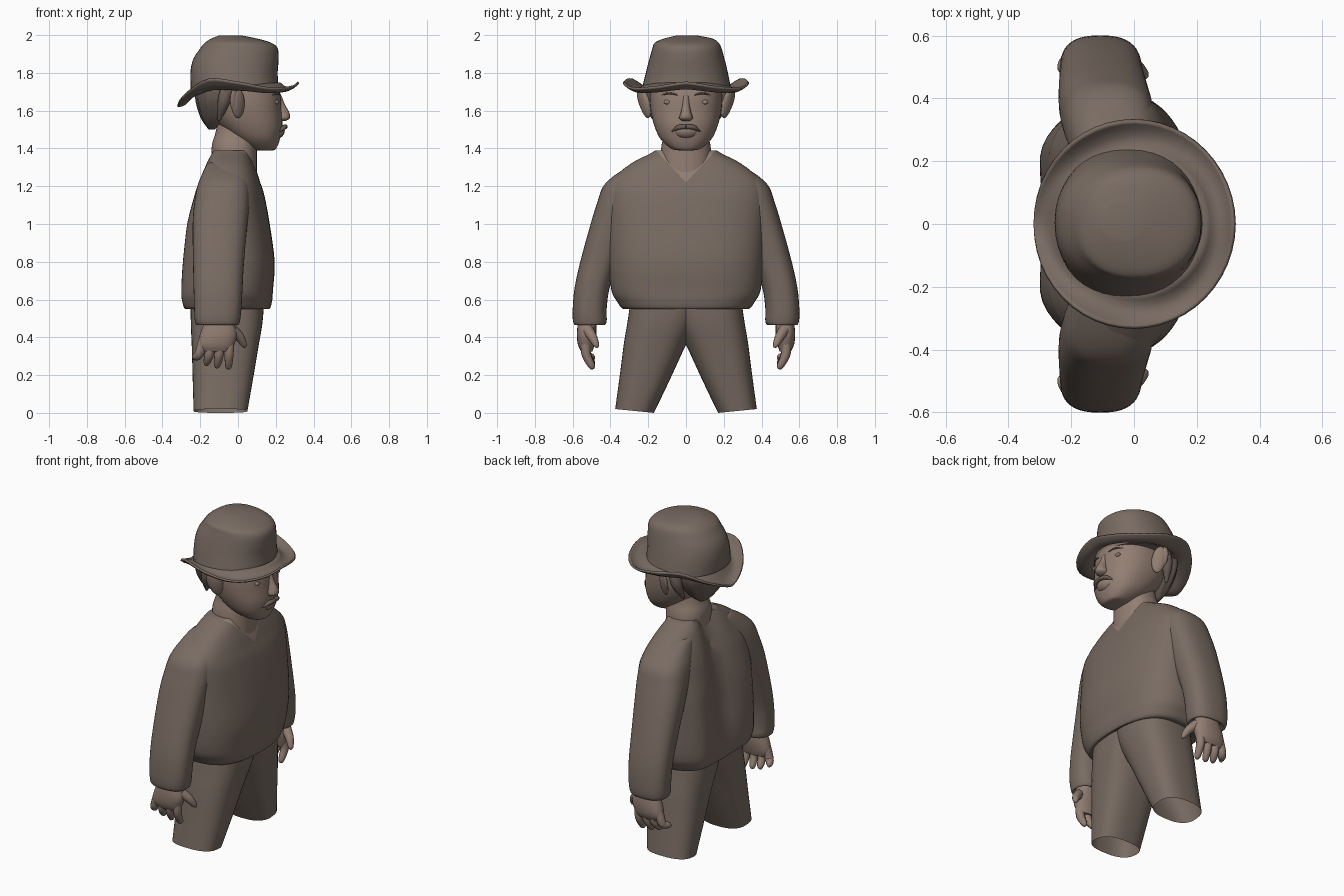
import bpy, bmesh, math
from mathutils import Vector

if "Cube" in bpy.data.objects:
    bpy.data.objects.remove(bpy.data.objects["Cube"])


def material(name, rgb):
    m = bpy.data.materials.new(name)
    m.use_nodes = True
    m.diffuse_color = (*rgb, 1)
    m.node_tree.nodes["Principled BSDF"].inputs["Base Color"].default_value = (*rgb, 1)
    return m


CLOTH = material("brown cloth", (0.19, 0.148, 0.122))
SKIN = material("tan skin", (0.29, 0.21, 0.17))
DARK = material("dark brown hair", (0.15, 0.115, 0.095))


def spline(keys, steps):
    """Catmull-Rom interpolation of a list of tuples."""
    out = []
    last = len(keys) - 1
    for i in range(last):
        a, b, c, d = (keys[min(max(i + k, 0), last)] for k in (-1, 0, 1, 2))
        for s in range(steps):
            t = s / steps
            out.append(tuple(
                q + t * ((r - p) / 2 + t * ((2 * p - 5 * q + 4 * r - w) / 2 + t * (3 * (q - r) + w - p) / 2))
                for p, q, r, w in zip(a, b, c, d)))
    return out + [keys[-1]]


def finish(name, bm, mat, angle=50):
    bmesh.ops.recalc_face_normals(bm, faces=bm.faces)
    me = bpy.data.meshes.new(name)
    bm.to_mesh(me)
    bm.free()
    me.materials.append(mat)
    me.shade_smooth()
    me.set_sharp_from_angle(angle=math.radians(angle))
    ob = bpy.data.objects.new(name, me)
    bpy.context.collection.objects.link(ob)
    return ob


def skin_rings(rows, caps=True):
    bm = bmesh.new()
    rings = [[bm.verts.new(p) for p in row] for row in rows]
    n = len(rings[0])
    for a, b in zip(rings, rings[1:]):
        for k in range(n):
            j = (k + 1) % n
            bm.faces.new((a[k], a[j], b[j], b[k]))
    if caps:
        bm.faces.new(rings[0])
        bm.faces.new(rings[-1])
    return bm


def loft(keys, power=2.3, n=40, steps=4, side=1, ripple=0, bend=None, caps=True):
    """Skin of level rings; each key is z, back x, front x, y from, y to."""
    rows = []
    for z, x0, x1, y0, y1 in spline(keys, steps):
        row = []
        for k in range(n):
            a = math.tau * k / n
            c, s = math.cos(a), math.sin(a)
            r = 1 + ripple * math.cos(n / 4 * a)
            x = (x0 + x1) / 2 + (x1 - x0) / 2 * r * math.copysign(abs(c) ** (2 / power), c)
            y = (y0 + y1) / 2 + (y1 - y0) / 2 * r * math.copysign(abs(s) ** (2 / power), s)
            p = (x, y * side, z)
            row.append(bend(*p) if bend else p)
        rows.append(row)
    return skin_rings(rows, caps)


def even(*keys):
    """Keys with one half width, made symmetric in y."""
    return [(z, a, b, -w, w) for z, a, b, w in keys]


def tube(name, pts, radii, mat):
    """Tapered round strand along a few points."""
    path = [Vector(p) for p in spline(pts, 4)]
    rad = [r[0] for r in spline([(r,) for r in radii], 4)]
    rows = []
    for i, p in enumerate(path):
        d = (path[min(i + 1, len(path) - 1)] - path[max(i - 1, 0)]).normalized()
        u = d.cross(Vector((1, 0, 0.2))).normalized()
        v = d.cross(u)
        rows.append([p + rad[i] * (u * math.cos(a) + v * math.sin(a))
                     for a in (math.tau * k / 10 for k in range(10))])
    return finish(name, skin_rings(rows), mat, 70)


def ball(name, loc, size, mat, turn=(0, 0, 0)):
    bm = bmesh.new()
    bmesh.ops.create_uvsphere(bm, u_segments=16, v_segments=10, radius=1)
    ob = finish(name, bm, mat)
    ob.location, ob.scale, ob.rotation_euler = loc, size, turn
    return ob


# Loose pullover with a spine groove between two fuller back lobes, and a V neckline
def spine(x, y, z):
    if x < -0.05:
        fade = min(1, max(0, (z - 0.55) / 0.3))
        x += 0.045 * math.exp(-(y / 0.08) ** 2) * fade
        x -= 0.028 * math.exp(-((abs(y) - 0.25) / 0.1) ** 2) * min(1, max(0, (1.3 - z) / 0.3))
    return x, y, z


bm = loft(even((0.57, -0.24, 0.13, 0.27), (0.55, -0.28, 0.165, 0.33), (0.59, -0.295, 0.18, 0.365),
               (0.65, -0.297, 0.185, 0.395), (0.8, -0.287, 0.194, 0.41), (1.0, -0.262, 0.168, 0.42),
               (1.15, -0.232, 0.14, 0.425), (1.22, -0.212, 0.118, 0.405), (1.28, -0.192, 0.098, 0.345),
               (1.33, -0.173, 0.078, 0.275), (1.37, -0.158, 0.062, 0.195), (1.388, -0.15, 0.055, 0.165)),
          2.5, 64, bend=spine)
SLOPE, V_Z = 0.93, 1.22
for s in (1, -1):
    bmesh.ops.bisect_plane(bm, geom=bm.verts[:] + bm.edges[:] + bm.faces[:],
                           plane_co=(0, 0, V_Z), plane_no=(0, s, -SLOPE))
for f in bm.faces:
    c = f.calc_center_median()
    f.material_index = int(c.x > -0.03 and abs(c.y) < SLOPE * (c.z - V_Z))
finish("pullover", bm, CLOTH).data.materials.append(SKIN)

# Trouser legs, open at the slanted hems
def hem(x, y, z):
    return x, y, z + 0.1 * (abs(y) - 0.17) * max(0, 1 - z / 0.3)


for s, label in ((1, "left"), (-1, "right")):
    bm = loft([(0, -0.235, 0.05, 0.17, 0.375), (0.18, -0.24, 0.08, 0.085, 0.352),
               (0.36, -0.245, 0.11, 0, 0.33), (0.48, -0.25, 0.13, -0.06, 0.31),
               (0.62, -0.25, 0.14, -0.12, 0.29)], 2.6, side=s, bend=hem, caps=False)
    finish(label + "_trouser_leg", bm, CLOTH)

    # Sleeves
    bm = loft([(0.49, -0.19, -0.02, 0.46, 0.56), (0.465, -0.215, 0.0, 0.435, 0.585),
               (0.485, -0.228, 0.01, 0.42, 0.598), (0.55, -0.232, 0.018, 0.42, 0.6),
               (0.66, -0.235, 0.024, 0.405, 0.59), (0.8, -0.238, 0.032, 0.36, 0.56),
               (1.0, -0.24, 0.05, 0.28, 0.505), (1.12, -0.23, 0.062, 0.22, 0.468),
               (1.2, -0.215, 0.06, 0.18, 0.438), (1.26, -0.192, 0.045, 0.14, 0.375),
               (1.31, -0.168, 0.025, 0.12, 0.29), (1.325, -0.15, 0.01, 0.12, 0.25)], 2.5, side=s)
    finish(label + "_sleeve", bm, CLOTH)

    # Hands
    bm = loft([(0.5, -0.17, -0.03, 0.475, 0.57), (0.42, -0.2, -0.005, 0.475, 0.578),
               (0.36, -0.212, -0.02, 0.485, 0.572), (0.325, -0.195, -0.035, 0.495, 0.555)], side=s, n=20)
    finish(label + "_palm", bm, SKIN)
    for i, (x, tip, z) in enumerate(((-0.185, -0.228, 0.28), (-0.14, -0.165, 0.25),
                                     (-0.09, -0.11, 0.238), (-0.045, -0.05, 0.232))):
        tube(f"{label}_finger_{i + 1}",
             [(x, s * 0.53, 0.38), ((x + tip) / 2, s * 0.528, 0.31),
              (tip, s * 0.498, z + 0.015), (tip, s * 0.49, z)],
             (0.027, 0.025, 0.018, 0.006), SKIN)
    tube(label + "_thumb", [(-0.03, s * 0.52, 0.44), (0.01, s * 0.495, 0.4), (0.032, s * 0.475, 0.36),
                            (0.036, s * 0.47, 0.345)], (0.03, 0.025, 0.016, 0.005), SKIN)

    # Face features
    ball(label + "_ear", (0.0, s * 0.218, 1.638), (0.04, 0.02, 0.08), SKIN, (-s * 0.2, -0.15, -s * 0.6))
    ball(label + "_ear_rim", (-0.02, s * 0.236, 1.655), (0.026, 0.014, 0.062), SKIN, (-s * 0.2, -0.15, -s * 0.6))
    ball(label + "_eye", (0.197, s * 0.09, 1.645), (0.016, 0.03, 0.014), SKIN, (0, 0, -s * 0.35))
    tube(label + "_eyebrow", [(0.225, s * 0.045, 1.683), (0.212, s * 0.09, 1.692), (0.178, s * 0.13, 1.682)],
         (0.003, 0.005, 0.003), DARK)
    tube(label + "_moustache", [(0.252, 0, 1.515), (0.244, s * 0.04, 1.512), (0.222, s * 0.075, 1.49)],
         (0.011, 0.013, 0.003), DARK)
    tube(label + "_side_lock", [(-0.05, s * 0.19, 1.74), (-0.075, s * 0.2, 1.65), (-0.1, s * 0.165, 1.55)],
         (0.035, 0.034, 0.008), DARK)

# Neck, head, nose and lips
finish("neck", loft(even((1.25, -0.13, 0.1, 0.14), (1.4, -0.14, 0.1, 0.132),
                         (1.48, -0.12, 0.1, 0.115), (1.58, -0.1, 0.08, 0.11))), SKIN)
finish("head", loft(even((1.39, 0.1, 0.185, 0.04), (1.4, 0.06, 0.203, 0.08), (1.45, -0.02, 0.222, 0.135),
                         (1.52, -0.1, 0.235, 0.168), (1.6, -0.16, 0.23, 0.187),
                         (1.68, -0.19, 0.225, 0.192), (1.78, -0.2, 0.2, 0.185))), SKIN)
finish("nose", loft(even((1.545, 0.2, 0.25, 0.02), (1.56, 0.19, 0.274, 0.036), (1.59, 0.19, 0.272, 0.028),
                         (1.63, 0.18, 0.25, 0.02), (1.68, 0.17, 0.23, 0.018)), n=16), SKIN)
ball("muzzle", (0.2, 0, 1.495), (0.048, 0.07, 0.045), SKIN)

# Hair at the back of the head
finish("hair", loft(even((1.5, -0.155, -0.125, 0.06), (1.56, -0.195, -0.07, 0.13), (1.65, -0.222, -0.03, 0.185),
                         (1.73, -0.225, -0.02, 0.195)), ripple=0.03), DARK)

# Hat crown, slightly lopsided
finish("hat_crown", loft([(1.71, -0.25, 0.215, -0.235, 0.24), (1.8, -0.252, 0.21, -0.213, 0.222),
                          (1.87, -0.238, 0.215, -0.195, 0.205), (1.93, -0.2, 0.21, -0.178, 0.188),
                          (1.96, -0.175, 0.175, -0.165, 0.172), (1.982, -0.14, 0.1, -0.115, 0.14),
                          (1.998, -0.1, 0.02, -0.05, 0.06)], 2.2), CLOTH)

# Wavy brim: edge height from front to back, shared by both sides
half = [h[0] for h in spline([(h,) for h in (1.75, 1.725, 1.72, 1.75, 1.765, 1.69, 1.625)], 4)]
edge = half + half[-2:0:-1]
rows = []
for t in (0, 0.2, 0.4, 0.6, 0.8, 0.93, 1):
    row = []
    for k, h in enumerate(edge):
        a = math.tau * k / len(edge)
        inner = 1.735 + 0.01 * math.cos(a)
        row.append(((0.22 + 0.1 * t) * math.cos(a), (0.215 + 0.115 * t) * math.sin(a),
                    inner + (h - inner) * t - 0.03 * math.sin(math.pi * t)))
    rows.append(row)
brim = finish("hat_brim", skin_rings(rows, caps=False), CLOTH)
thick = brim.modifiers.new("thickness", "SOLIDIFY")
thick.thickness, thick.offset = 0.012, 0
